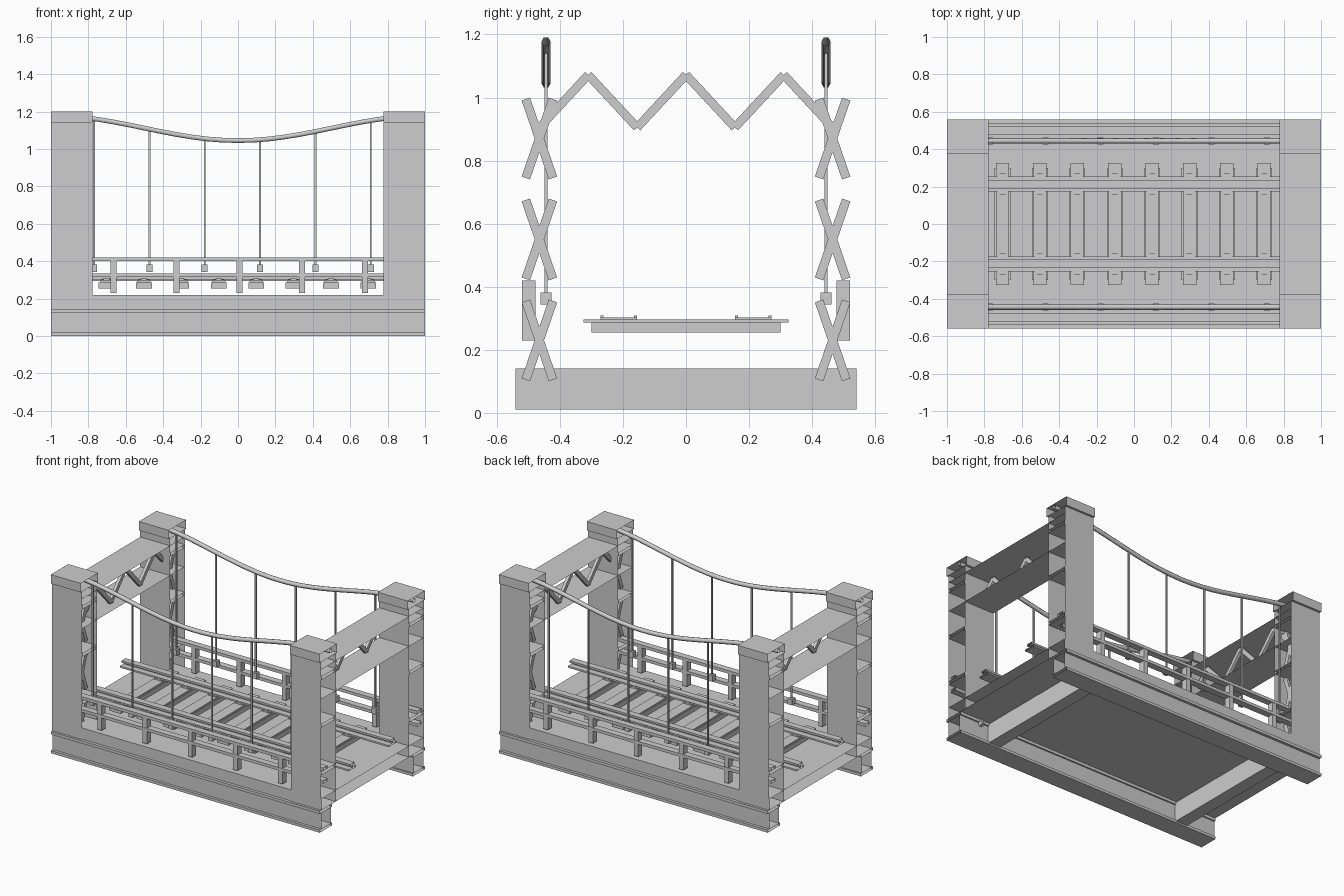
import bpy
import bmesh
from math import cos, pi
from mathutils import Vector

cube = bpy.data.objects.get("Cube")
if cube:
    bpy.data.objects.remove(cube, do_unlink=True)

steel = bpy.data.materials.new("light_grey_steel")
steel.use_nodes = True
steel.diffuse_color = (0.61, 0.61, 0.61, 1)
steel.node_tree.nodes["Principled BSDF"].inputs["Base Color"].default_value = (0.61, 0.61, 0.61, 1)

END = 1.0      # outer end of the span
INNER = 0.777  # inner side of the towers
LACING = 0.84  # plane of the lattice bars inside the towers
SIDES = ((1, "back"), (-1, "front"))
ENDS = ((1, "left"), (-1, "right"))


def finish(name, bm):
    bmesh.ops.recalc_face_normals(bm, faces=bm.faces)
    mesh = bpy.data.meshes.new(name)
    bm.to_mesh(mesh)
    bm.free()
    mesh.materials.append(steel)
    obj = bpy.data.objects.new(name, mesh)
    bpy.context.collection.objects.link(obj)


def add_sheet(bm, profile, x0, x1, closed=False):
    """Open-ended plate: a (y, z) line drawn out along x."""
    a = [bm.verts.new((x0, y, z)) for y, z in profile]
    b = [bm.verts.new((x1, y, z)) for y, z in profile]
    n = len(profile)
    for i in range(n if closed else n - 1):
        j = (i + 1) % n
        bm.faces.new((a[i], a[j], b[j], b[i]))


def add_tube(bm, y0, y1, z0, z1, x0, x1):
    add_sheet(bm, [(y0, z0), (y1, z0), (y1, z1), (y0, z1)], x0, x1, True)


def add_box(bm, x0, x1, y0, y1, z0, z1):
    verts = bmesh.ops.create_cube(bm, size=1)["verts"]
    for v in verts:
        v.co = ((x0 + x1) / 2 + v.co.x * (x1 - x0),
                (y0 + y1) / 2 + v.co.y * (y1 - y0),
                (z0 + z1) / 2 + v.co.z * (z1 - z0))


def add_strut(bm, p, q, x, width, depth=0.02):
    """Flat bar lying across the span between two (y, z) points."""
    p, q = Vector(p), Vector(q)
    along = (q - p).normalized()
    side = Vector((-along.y, along.x)) * width / 2
    corners = [p - side, q - side, q + side, p + side]
    rings = [[bm.verts.new((x + d, c.x, c.y)) for c in corners]
             for d in (-depth / 2, depth / 2)]
    bm.faces.new(rings[0])
    bm.faces.new(rings[1])
    for i in range(4):
        j = (i + 1) % 4
        bm.faces.new((rings[0][i], rings[0][j], rings[1][j], rings[1][i]))


def cable_z(x):
    return 1.045 + 0.0665 * (1 - cos(pi * x))


# Side girders: open-ended box girders with slightly wider flanges
for s, side in SIDES:
    bm = bmesh.new()
    add_tube(bm, s * 0.43, s * 0.56, 0, 0.018, -END, END)
    add_tube(bm, s * 0.43, s * 0.56, 0.126, 0.145, -END, END)
    for y in (0.44, 0.542):
        add_sheet(bm, [(s * y, 0.018), (s * y, 0.126)], -END, END)
    finish(side + "_girder", bm)

# Cross beams under the deck, running through the girders
for e, end in ENDS:
    bm = bmesh.new()
    x0, x1 = sorted((e * 0.69, e * INNER))
    add_box(bm, x0, x1, -0.541, 0.541, 0.01, 0.14)
    finish(end + "_cross_beam", bm)

# Deck, open at both ends
bm = bmesh.new()
add_tube(bm, -0.54, 0.54, 0.145, 0.22, -END, END)
finish("deck", bm)

# Towers: two plates with battens, open cap and crossed lacing between
for e, end in ENDS:
    x0, x1 = e * INNER, e * END
    for s, side in SIDES:
        bm = bmesh.new()
        for y in (0.39, 0.545):
            add_sheet(bm, [(s * y, 0.145), (s * y, 1.14)], x0, x1)
        for i in range(3):
            z = 0.38 + 0.32 * i
            add_tube(bm, s * 0.392, s * 0.543, z, z + 0.02, x0, x1)
        finish(f"{side}_{end}_tower_plates", bm)
        bm = bmesh.new()
        add_tube(bm, s * 0.375, s * 0.56, 1.14, 1.2, x0, x1)
        finish(f"{side}_{end}_tower_cap", bm)
        bm = bmesh.new()
        for i in range(3):
            z0 = 0.105 + 0.32 * i
            z1 = z0 + 0.25
            add_strut(bm, (s * 0.422, z0), (s * 0.508, z1), e * LACING, 0.028)
            add_strut(bm, (s * 0.508, z0), (s * 0.422, z1), e * LACING, 0.028)
        finish(f"{side}_{end}_tower_lacing", bm)

    # Portal: two plates joined by a zigzag lattice
    bm = bmesh.new()
    for z in (0.89, 1.09):
        add_sheet(bm, [(-0.54, z), (0.54, z)], x0, x1)
    finish(end + "_portal_plates", bm)
    bm = bmesh.new()
    nodes = [(0.155 * i, 1.072 if i % 2 == 0 else 0.905) for i in range(-3, 4)]
    for p, q in zip(nodes, nodes[1:]):
        add_strut(bm, p, q, e * LACING, 0.027)
    finish(end + "_portal_lattice", bm)

# Suspension cables, hangers and their sockets
for s, side in SIDES:
    y = s * 0.444
    curve = bpy.data.curves.new(side + "_cable", "CURVE")
    curve.dimensions = "3D"
    curve.bevel_depth = 0.0145
    curve.bevel_resolution = 1
    spline = curve.splines.new("POLY")
    steps = 24
    spline.points.add(steps)
    for i, point in enumerate(spline.points):
        x = -END + 2 * END * i / steps
        point.co = (x, y, cable_z(x), 1)
    curve.materials.append(steel)
    cable = bpy.data.objects.new(side + "_cable", curve)
    bpy.context.collection.objects.link(cable)

    bm = bmesh.new()
    for i in range(6):
        x = -0.77 + 0.296 * i
        add_box(bm, x - 0.005, x + 0.005, y - 0.005, y + 0.005, 0.37, cable_z(x))
        add_box(bm, x - 0.016, x + 0.016, y - 0.018, y + 0.018, 0.343, 0.382)
    finish(side + "_hangers", bm)

# Railings
for s, side in SIDES:
    bm = bmesh.new()
    y0, y1 = sorted((s * 0.478, s * 0.52))
    for i in range(-2, 3):
        x = 0.007 + 0.336 * i
        add_box(bm, x - 0.016, x + 0.016, y0, y1, 0.23, 0.42)
    finish(side + "_railing_posts", bm)
    bm = bmesh.new()
    for z0, z1 in ((0.315, 0.335), (0.4, 0.42)):
        add_tube(bm, s * 0.478, s * 0.522, z0, z1, -END, END)
    finish(side + "_railing_rails", bm)

# Sleepers with bearing boards and rail chairs
bm = bmesh.new()
for i in range(8):
    x = -0.703 + 0.2 * i
    add_box(bm, x - 0.042, x + 0.042, -0.3, 0.3, 0.255, 0.287)
    add_box(bm, x - 0.036, x + 0.036, -0.325, 0.325, 0.287, 0.296)
    for s in (-1, 1):
        y = s * 0.213
        add_box(bm, x - 0.03, x + 0.03, y - 0.058, y + 0.058, 0.296, 0.303)
        for d in (-0.053, 0.053):
            add_box(bm, x - 0.015, x + 0.015, y + d - 0.005, y + d + 0.005, 0.303, 0.309)
finish("sleepers", bm)

# Rails: open-ended foot, web and head
for s, side in SIDES:
    y = s * 0.213
    bm = bmesh.new()
    add_tube(bm, y - 0.04, y + 0.04, 0.295, 0.306, -END, END)
    add_sheet(bm, [(y, 0.306), (y, 0.322)], -END, END)
    add_tube(bm, y - 0.022, y + 0.022, 0.322, 0.335, -END, END)
    finish(side + "_rail", bm)
